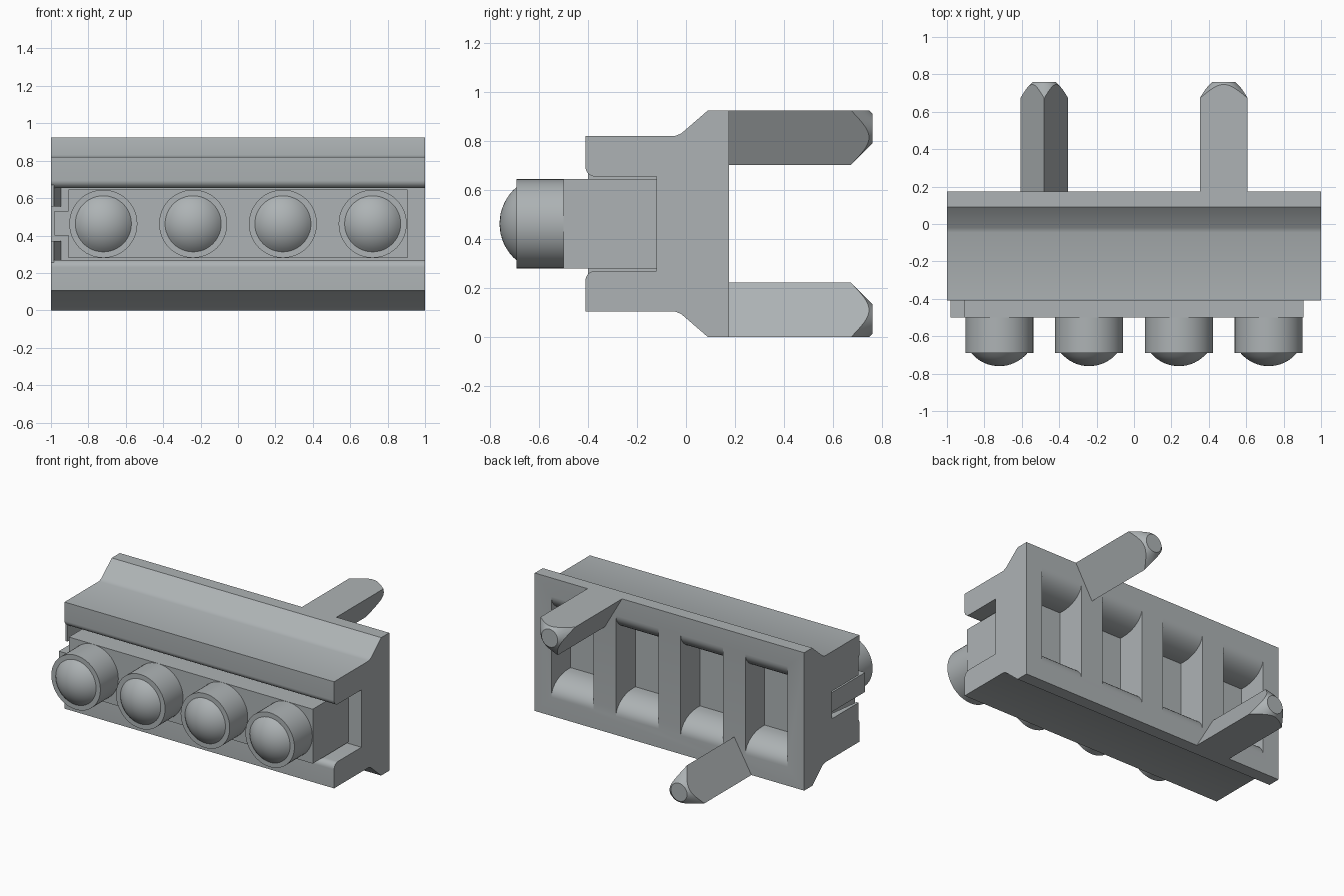
import bpy, bmesh, math
from mathutils import Matrix, Vector

if "Cube" in bpy.data.objects:
    bpy.data.objects.remove(bpy.data.objects["Cube"], do_unlink=True)

grey = bpy.data.materials.new("cool grey")
grey.use_nodes = True
COLOR = (0.42, 0.45, 0.46, 1)
grey.diffuse_color = COLOR
grey.node_tree.nodes["Principled BSDF"].inputs["Base Color"].default_value = COLOR

MID = 0.4625                       # mirror height of the housing
LAMP_X = (-0.72, -0.24, 0.24, 0.72)


def finish(name, bm):
    bmesh.ops.recalc_face_normals(bm, faces=bm.faces)
    mesh = bpy.data.meshes.new(name)
    bm.to_mesh(mesh)
    bm.free()
    mesh.materials.append(grey)
    ob = bpy.data.objects.new(name, mesh)
    bpy.context.collection.objects.link(ob)
    return ob


def extrude(bm, points, offset):
    """Extrude a closed outline of 3D points into a solid."""
    face = bm.faces.new([bm.verts.new(p) for p in points])
    new = bmesh.ops.extrude_face_region(bm, geom=[face])["geom"]
    bmesh.ops.translate(bm, vec=offset,
                        verts=[v for v in new if isinstance(v, bmesh.types.BMVert)])


def box(bm, x0, x1, y0, y1, z0, z1):
    extrude(bm, [(x0, y0, z0), (x1, y0, z0), (x1, y1, z0), (x0, y1, z0)], (0, 0, z1 - z0))


def mirrored(half):
    """Close a (y, z) half outline by mirroring it about MID."""
    return half + [(y, 2 * MID - z) for y, z in reversed(half)]


def boolean(ob, cutter, operation):
    mod = ob.modifiers.new("cut", 'BOOLEAN')
    mod.operation = operation
    mod.solver = 'EXACT'
    mod.object = cutter
    bpy.context.view_layer.objects.active = ob
    bpy.ops.object.modifier_apply(modifier=mod.name)
    bpy.data.objects.remove(cutter, do_unlink=True)


def smooth(ob):
    bpy.ops.object.select_all(action='DESELECT')
    ob.select_set(True)
    bpy.context.view_layer.objects.active = ob
    bpy.ops.object.shade_smooth_by_angle(angle=math.radians(30))


# Housing: flanged channel with rounded front lips
R = 0.04
lip = [(-0.37 - R * math.sin(a), 0.655 + R - R * math.cos(a))
       for a in (i * math.pi / 16 for i in range(9))]
half = [(0.175, 0.925), (0.09, 0.925), (-0.02, 0.83), (-0.045, 0.82), (-0.41, 0.82)]
half += lip[::-1] + [(-0.12, 0.655)]
bm = bmesh.new()
extrude(bm, [(-1, y, z) for y, z in mirrored(half)], (2, 0, 0))
housing = finish("housing", bm)

# Four flared pockets in the back
flare = [(0.175 * math.cos(a), 0.80 - 0.12 * math.sin(a))
         for a in (i * math.pi / 24 for i in range(13))]
half = [(0.25, 0.80)] + flare + [(-0.03, 0.68)]
bm = bmesh.new()
for x in LAMP_X:
    extrude(bm, [(x - 0.157, y, z) for y, z in mirrored(half)], (0.314, 0, 0))
cutter = finish("pocket_cutter", bm)
cutter.hide_render = True
boolean(housing, cutter, 'DIFFERENCE')
smooth(housing)

# Tapered stops closing one end of the channel, with a keyway between them
bm = bmesh.new()
for z0, z1 in ((0.25, 0.37), (0.555, 0.675)):
    extrude(bm, [(-1, -0.40, z0), (-0.985, -0.40, z0), (-0.945, -0.11, z0), (-1, -0.11, z0)],
            (0, 0, z1 - z0))
finish("end_stops", bm)

# Lamp bar with its locating key
bm = bmesh.new()
box(bm, -0.905, 0.905, -0.5, -0.115, 0.28, 0.645)
box(bm, -0.98, -0.89, -0.499, -0.115, 0.40, 0.53)
finish("lamp_bar", bm)


def revolve_y(bm, profile, x, z, steps=48):
    """Spin a (radius, y) profile round an axis parallel to y."""
    verts = [bm.verts.new((x + r, y, z)) for r, y in profile]
    edges = [bm.edges.new(pair) for pair in zip(verts, verts[1:])]
    bmesh.ops.spin(bm, geom=verts + edges, cent=(x, 0, z), axis=(0, 1, 0),
                   angle=2 * math.pi, steps=steps)
    bmesh.ops.remove_doubles(bm, verts=bm.verts, dist=1e-5)


# Lamps: short barrel with a shallow dome
dome_r = 0.196
cap = math.asin(0.15 / dome_r)
dome = [(dome_r * math.sin(cap * i / 8), -0.76 + dome_r * (1 - math.cos(cap * i / 8)))
        for i in range(9)]
for i, x in enumerate(LAMP_X):
    bm = bmesh.new()
    revolve_y(bm, dome + [(0.182, dome[-1][1]), (0.182, -0.49), (0, -0.49)], x, 0.4625)
    smooth(finish(f"lamp_{i + 1}", bm))

# Mounting pins: triangular bars with a cone-cut tip
for name, x, s in (("upper_pin", 0.48, 1), ("lower_pin", -0.48, -1)):
    z = MID + s * (MID - 0.074)
    bm = bmesh.new()
    extrude(bm, [(x - 0.128, 0.17, z + s * 0.074), (x + 0.128, 0.17, z + s * 0.074),
                 (x, 0.17, z - s * 0.148)], (0, 0.65, 0))
    pin = finish(name, bm)
    bm = bmesh.new()
    revolve_y(bm, [(0, 0.1), (0.72, 0.1), (0.06, 0.76), (0, 0.76)], x, z, 64)
    cone = finish("tip_cutter", bm)
    cone.hide_render = True
    boolean(pin, cone, 'INTERSECT')
    smooth(pin)
